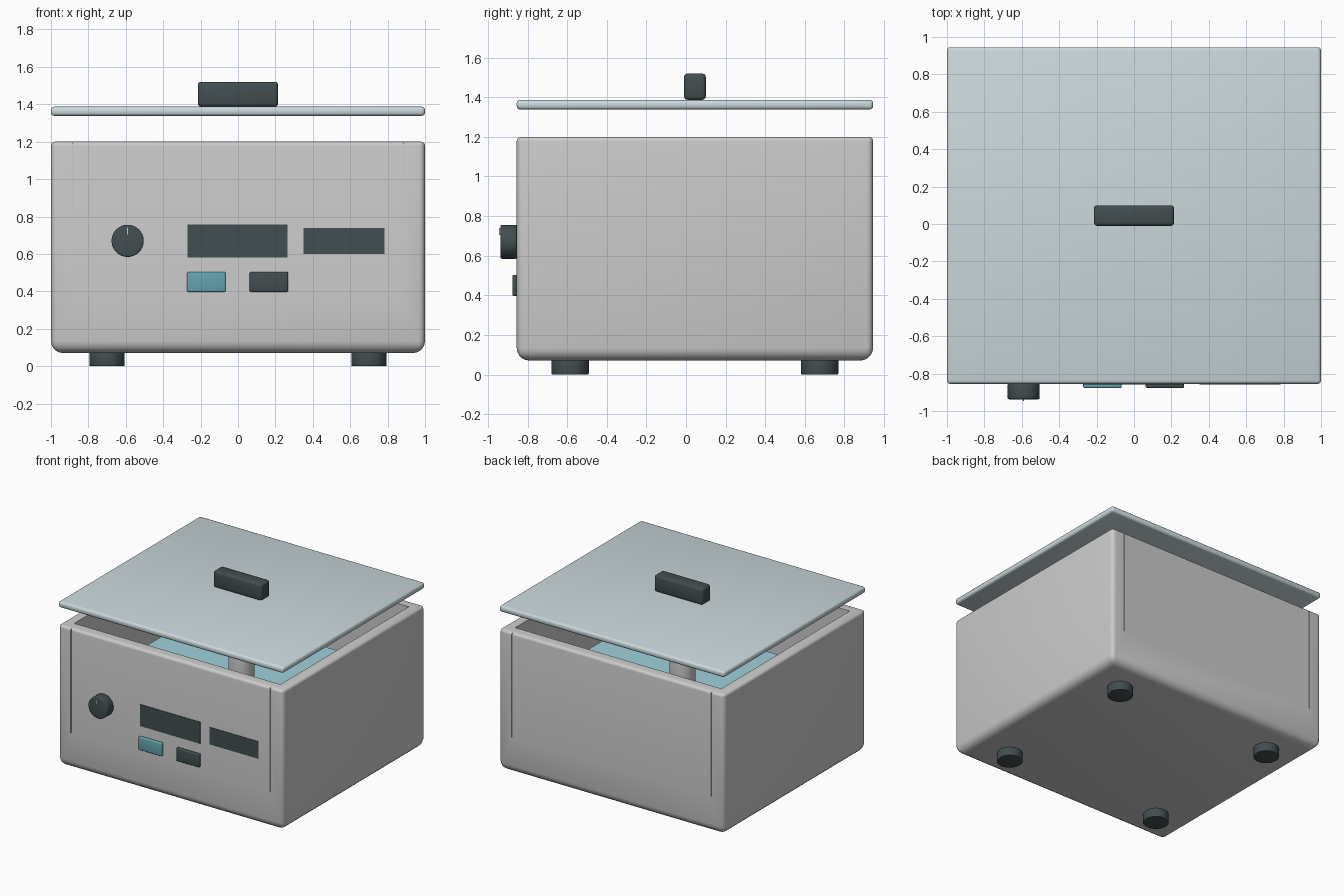
import bpy, bmesh, math

if "Cube" in bpy.data.objects:
    bpy.data.objects.remove(bpy.data.objects["Cube"])

CY = 0.045            # body centre in y
FRONT = -0.855        # front panel plane


def material(name, rgb):
    m = bpy.data.materials.new(name)
    m.diffuse_color = (*rgb, 1)
    m.use_nodes = True
    m.node_tree.nodes["Principled BSDF"].inputs["Base Color"].default_value = m.diffuse_color
    return m


DARK = material("dark_plastic", (0.055, 0.075, 0.08))
STEEL = material("lid_metal", (0.6, 0.69, 0.72))
TEAL = material("teal", (0.13, 0.37, 0.43))
WATER = material("water", (0.35, 0.64, 0.72))
WHITE = material("white", (0.85, 0.87, 0.88))


def activate(ob):
    bpy.ops.object.select_all(action='DESELECT')
    ob.select_set(True)
    bpy.context.view_layer.objects.active = ob


def finish(ob, name, mat, bevel=0.0, segs=3):
    ob.name = name
    if mat:
        ob.data.materials.append(mat)
    activate(ob)
    if bevel:
        b = ob.modifiers.new("bevel", 'BEVEL')
        b.width, b.segments, b.limit_method = bevel, segs, 'ANGLE'
        bpy.ops.object.convert(target='MESH')
    bpy.ops.object.shade_smooth_by_angle(angle=math.radians(35))
    return ob


def box(name, x, y, z, mat=None, bevel=0.0):
    bpy.ops.mesh.primitive_cube_add(size=1, location=(sum(x) / 2, sum(y) / 2, sum(z) / 2))
    ob = bpy.context.object
    ob.scale = (x[1] - x[0], y[1] - y[0], z[1] - z[0])
    bpy.ops.object.transform_apply(location=False, rotation=False, scale=True)
    return finish(ob, name, mat, bevel)


def cylinder(name, r, depth, loc, mat=None, bevel=0.0, rot=(0, 0, 0)):
    bpy.ops.mesh.primitive_cylinder_add(vertices=48, radius=r, depth=depth, location=loc, rotation=rot)
    return finish(bpy.context.object, name, mat, bevel)


# Housing: box with an open tank, edge weights give each edge its own rounding
bm = bmesh.new()
bmesh.ops.create_cube(bm, size=1)
for v in bm.verts:
    v.co = (v.co.x * 2, v.co.y * 1.8 + CY, 0.07 if v.co.z < 0 else 1.2)
weight = bm.edges.layers.float.new("bevel_weight_edge")
for e in bm.edges:
    zs = [v.co.z for v in e.verts]
    e[weight] = 1.0 if max(zs) < 0.1 else 0.35 if min(zs) > 1 else 0.5
top = max(bm.faces, key=lambda f: f.calc_center_median().z)
bmesh.ops.inset_region(bm, faces=[top], thickness=0.12)
for e in bm.edges:
    if all(abs(v.co.x) < 0.95 for v in e.verts) or len({abs(v.co.x) > 0.95 for v in e.verts}) == 2:
        e[weight] = 0.0
ext = bmesh.ops.extrude_discrete_faces(bm, faces=[top])
bmesh.ops.translate(bm, verts=ext["faces"][0].verts[:], vec=(0, 0, -0.84))
for e in bm.edges:
    if all(abs(v.co.x) < 0.95 for v in e.verts):
        e[weight] = 0.0
bmesh.ops.recalc_face_normals(bm, faces=bm.faces[:])
mesh = bpy.data.meshes.new("housing")
bm.to_mesh(mesh)
bm.free()
housing = bpy.data.objects.new("housing", mesh)
bpy.context.collection.objects.link(housing)
bev = housing.modifiers.new("bevel", 'BEVEL')
bev.width, bev.segments, bev.limit_method = 0.065, 5, 'WEIGHT'

# Panel seams, cut front and back near the side walls
cutters = []
for sx in (-1, 1):
    for y in (FRONT, FRONT + 1.8):
        c = box("seam_cutter", (sx * 0.885 - 0.003, sx * 0.885 + 0.003),
                (y - 0.008, y + 0.008), (0.36, 1.25))
        c.hide_render = True
        cutters.append(c)
        mod = housing.modifiers.new("seam", 'BOOLEAN')
        mod.operation, mod.object, mod.solver = 'DIFFERENCE', c, 'EXACT'
activate(housing)
bpy.ops.object.convert(target='MESH')
bpy.ops.object.shade_smooth_by_angle(angle=math.radians(35))
for c in cutters:
    bpy.data.objects.remove(c)

# Water and the upright tube in the tank
box("water", (-0.879, 0.879), (FRONT + 0.121, FRONT + 1.679), (0.361, 0.7), WATER)
cylinder("tank_tube", 0.095, 0.55, (0, CY, 0.8), WHITE, 0.01)

# Lid and handle
box("lid", (-1, 1), (FRONT, FRONT + 1.8), (1.338, 1.387), STEEL, 0.018)
box("lid_handle", (-0.215, 0.215), (-0.01, 0.1), (1.387, 1.52), DARK, 0.018)

# Front controls
box("main_display", (-0.27, 0.265), (FRONT - 0.004, FRONT + 0.01), (0.582, 0.756), DARK)
box("side_display", (0.35, 0.782), (FRONT - 0.004, FRONT + 0.01), (0.6, 0.738), DARK)
box("teal_button", (-0.272, -0.066), (FRONT - 0.022, FRONT + 0.005), (0.397, 0.503), TEAL, 0.008)
box("dark_button", (0.062, 0.268), (FRONT - 0.022, FRONT + 0.005), (0.397, 0.503), DARK, 0.008)
cylinder("knob", 0.086, 0.083, (-0.59, FRONT - 0.0405, 0.67), DARK, 0.008, (math.pi / 2, 0, 0))
box("knob_pointer", (-0.593, -0.587), (-0.945, -0.93), (0.705, 0.74), WHITE)

# Feet
for sx in (-1, 1):
    for sy in (-1, 1):
        cylinder("foot", 0.094, 0.08, (sx * 0.7, CY + sy * 0.63, 0.04), DARK, 0.005)
